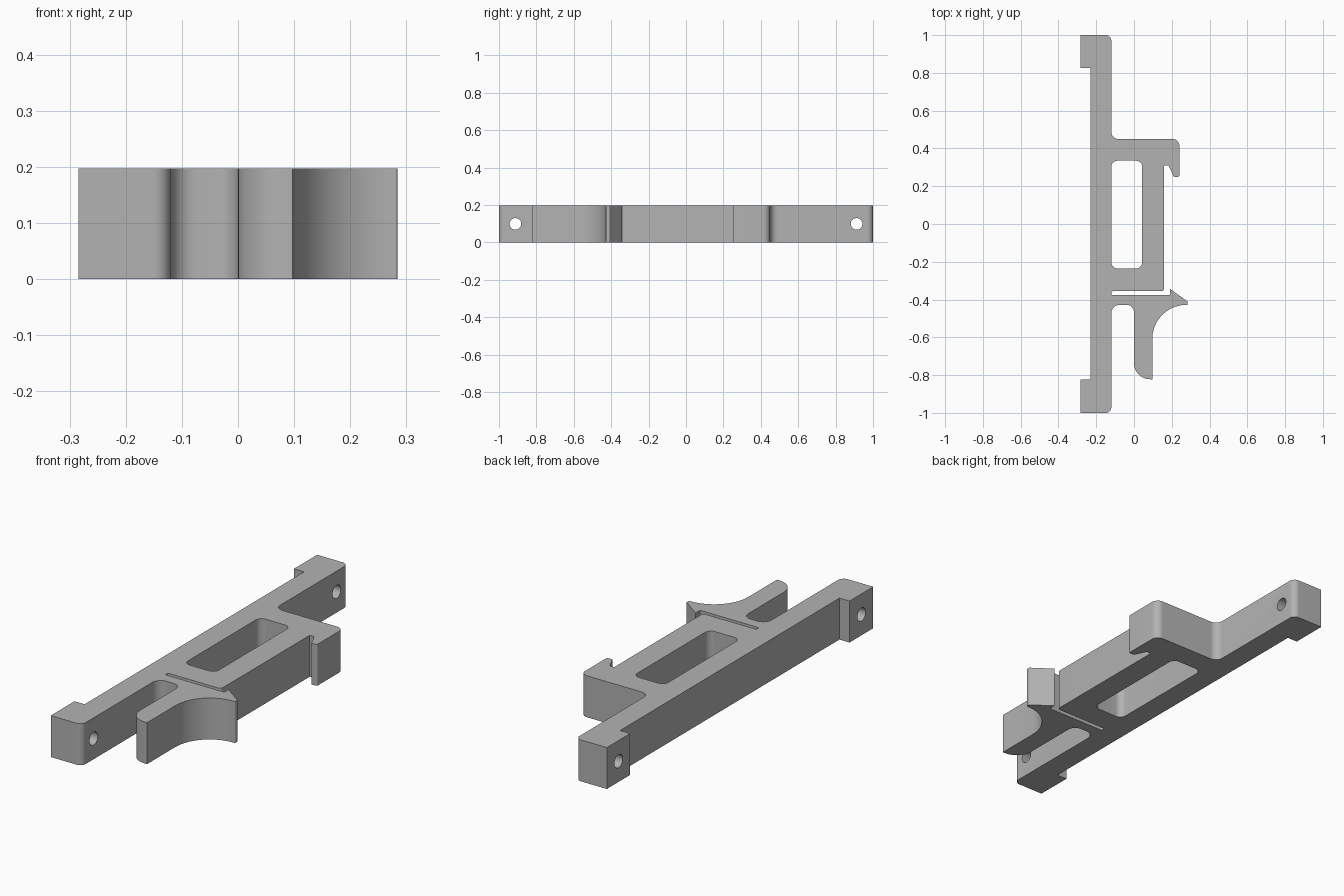
import bpy, bmesh, math
from mathutils import Vector

if "Cube" in bpy.data.objects:
    bpy.data.objects.remove(bpy.data.objects["Cube"])

HEIGHT = 0.197

grey = bpy.data.materials.new("plain grey")
grey.use_nodes = True
colour = (0.45, 0.45, 0.45, 1)
grey.diffuse_color = colour
grey.node_tree.nodes["Principled BSDF"].inputs["Base Color"].default_value = colour


def rounded(corners, steps=10):
    """Turn (x, y, radius) corners into an outline with tangent arcs."""
    points = []
    for i, (x, y, r) in enumerate(corners):
        p = Vector((x, y))
        if not r:
            points.append(p)
            continue
        a = (Vector(corners[i - 1][:2]) - p).normalized()
        b = (Vector(corners[(i + 1) % len(corners)][:2]) - p).normalized()
        half = a.angle(b) / 2
        centre = p + (a + b).normalized() * (r / math.sin(half))
        start = p + a * (r / math.tan(half)) - centre
        end = p + b * (r / math.tan(half)) - centre
        sweep = start.angle(end)
        for k in range(steps + 1):
            t = k / steps
            points.append(centre + (start * math.sin((1 - t) * sweep)
                                    + end * math.sin(t * sweep)) / math.sin(sweep))
    return points


def prism(name, outline, z0, z1):
    bm = bmesh.new()
    face = bm.faces.new([bm.verts.new((p.x, p.y, z0)) for p in outline])
    top = bmesh.ops.extrude_face_region(bm, geom=[face])["geom"]
    bmesh.ops.translate(bm, vec=(0, 0, z1 - z0),
                        verts=[v for v in top if isinstance(v, bmesh.types.BMVert)])
    bmesh.ops.recalc_face_normals(bm, faces=bm.faces)
    mesh = bpy.data.meshes.new(name)
    bm.to_mesh(mesh)
    bm.free()
    mesh.materials.append(grey)
    obj = bpy.data.objects.new(name, mesh)
    bpy.context.collection.objects.link(obj)
    return obj


def cut(target, cutter):
    bpy.context.view_layer.objects.active = target
    mod = target.modifiers.new("cut", "BOOLEAN")
    mod.operation, mod.solver, mod.object = "DIFFERENCE", "EXACT", cutter
    bpy.ops.object.modifier_apply(modifier=mod.name)
    bpy.data.objects.remove(cutter)


# Bracket outline: rail, trigger arm, barb, slit, block, hook, rail end
bracket = prism("latch_bracket", rounded([
    (-0.284, -1, 0), (-0.12, -1, 0.03),
    (-0.12, -0.428, 0.045), (0, -0.428, 0.04),
    (0, -0.822, 0.085), (0.097, -0.822, 0),
    (0.097, -0.428, 0.18), (0.284, -0.428, 0.004), (0.284, -0.41, 0.005),
    (0.19, -0.343, 0), (0.19, -0.376, 0),
    (-0.12, -0.376, 0.007), (-0.12, -0.356, 0.007),
    (0.16, -0.356, 0.015), (0.16, 0.31, 0),
    (0.183, 0.31, 0.004), (0.211, 0.25, 0.008), (0.24, 0.25, 0.008),
    (0.24, 0.45, 0.035), (-0.12, 0.45, 0.038),
    (-0.12, 1, 0.03), (-0.284, 1, 0),
    (-0.284, 0.825, 0), (-0.231, 0.825, 0),
    (-0.231, -0.822, 0), (-0.284, -0.822, 0)]), 0, HEIGHT)

# Long window through the block
cut(bracket, prism("window_cutter", rounded(
    [(-0.12, -0.235, 0.032), (0.043, -0.235, 0.032),
     (0.043, 0.335, 0.032), (-0.12, 0.335, 0.032)]), -0.1, HEIGHT + 0.1))

# Screw hole through each end of the rail
for y in (-0.912, 0.912):
    bpy.ops.mesh.primitive_cylinder_add(
        vertices=32, radius=0.031, depth=0.4,
        location=(-0.2, y, HEIGHT / 2), rotation=(0, math.pi / 2, 0))
    hole = bpy.context.object
    hole.data.materials.append(grey)
    cut(bracket, hole)

bpy.ops.object.select_all(action="DESELECT")
bracket.select_set(True)
bpy.context.view_layer.objects.active = bracket
bpy.ops.object.shade_smooth_by_angle(angle=math.radians(30))
